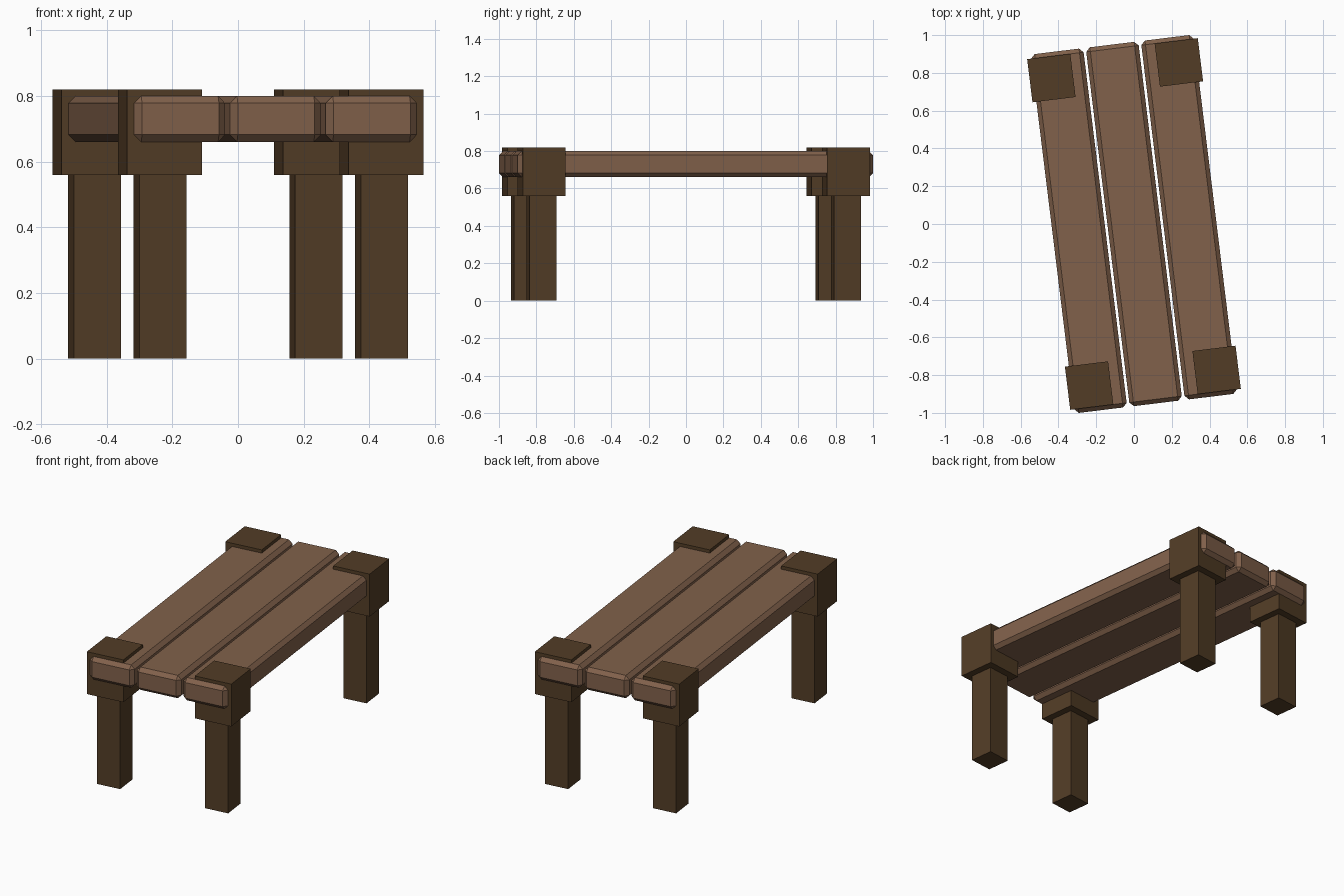
import bpy
from math import radians
from mathutils import Matrix

if "Cube" in bpy.data.objects:
    bpy.data.objects.remove(bpy.data.objects["Cube"])

TURN = Matrix.Rotation(radians(7), 4, 'Z')  # whole table is turned slightly


def material(name, color):
    m = bpy.data.materials.new(name)
    m.diffuse_color = (*color, 1)
    m.use_nodes = True
    m.node_tree.nodes["Principled BSDF"].inputs["Base Color"].default_value = m.diffuse_color
    return m


dark_wood = material("dark_wood", (0.085, 0.046, 0.019))
plank_wood = material("plank_wood", (0.22, 0.12, 0.07))


def box(name, size, center, mat, bevel=0):
    bpy.ops.mesh.primitive_cube_add(size=1)
    ob = bpy.context.object
    ob.name = name
    ob.data.transform(Matrix.Diagonal((*size, 1)))
    ob.matrix_world = TURN @ Matrix.Translation(center)
    ob.data.materials.append(mat)
    if bevel:
        mod = ob.modifiers.new("chamfer", 'BEVEL')
        mod.width = bevel
        mod.segments = 1
    return ob


# Three chamfered top planks
for i, label in enumerate(("left", "middle", "right")):
    box(f"{label}_plank", (0.28, 1.914, 0.14), ((i - 1) * 0.294, 0, 0.73),
        plank_wood, 0.022)

# Four legs, each with a block clasping the planks' corner
for sy, depth in ((-1, "front"), (1, "back")):
    for sx, side in ((-1, "left"), (1, "right")):
        x, y = sx * 0.34, sy * 0.82
        box(f"{depth}_{side}_leg", (0.145, 0.145, 0.56), (x, y, 0.28), dark_wood)
        box(f"{depth}_{side}_corner_block", (0.23, 0.23, 0.26), (x, y, 0.69), dark_wood)
